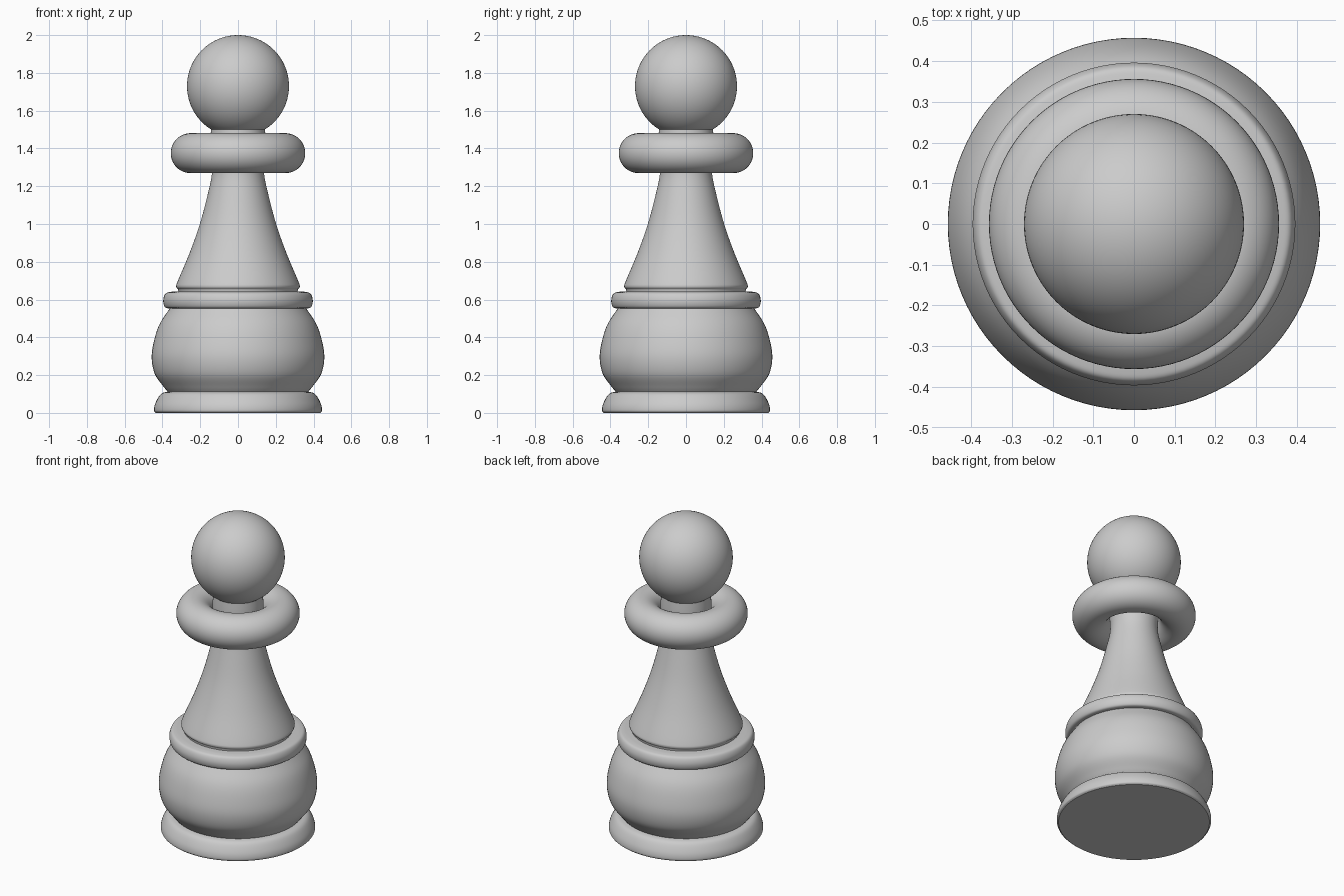
import bpy, bmesh
from math import pi, sin, cos
from mathutils import Vector

cube = bpy.data.objects.get("Cube")
if cube:
    bpy.data.objects.remove(cube)

grey = bpy.data.materials.new("plain_grey")
grey.use_nodes = True
colour = (0.6, 0.6, 0.6, 1)
grey.diffuse_color = colour
grey.node_tree.nodes["Principled BSDF"].inputs["Base Color"].default_value = colour


def smooth_path(points, steps=6):
    """Catmull-Rom curve through (radius, height) points."""
    p = [Vector(q) for q in points]
    p = [2 * p[0] - p[1]] + p + [2 * p[-1] - p[-2]]
    out = []
    for a, b, c, d in zip(p, p[1:], p[2:], p[3:]):
        for i in range(steps):
            t = i / steps
            out.append(0.5 * (2 * b + (c - a) * t + (2 * a - 5 * b + 4 * c - d) * t * t
                              + (3 * b - a - 3 * c + d) * t ** 3))
    return [tuple(q) for q in out] + [tuple(p[-2])]


def arc(radius, height, size, start, end, steps=32):
    angles = [start + (end - start) * i / steps for i in range(steps + 1)]
    return [(max(0, radius + size * cos(a)), height + size * sin(a)) for a in angles]


def lathe(name, profile, segments=96):
    """Spin a (radius, height) profile around the z axis."""
    bm = bmesh.new()
    verts = [bm.verts.new((r, 0, z)) for r, z in profile]
    edges = [bm.edges.new(pair) for pair in zip(verts, verts[1:])]
    bmesh.ops.spin(bm, geom=verts + edges, cent=(0, 0, 0), axis=(0, 0, 1),
                   angle=2 * pi, steps=segments, use_duplicate=False)
    bmesh.ops.remove_doubles(bm, verts=bm.verts, dist=0.0001)
    bmesh.ops.recalc_face_normals(bm, faces=bm.faces)
    mesh = bpy.data.meshes.new(name)
    bm.to_mesh(mesh)
    bm.free()
    mesh.materials.append(grey)
    obj = bpy.data.objects.new(name, mesh)
    bpy.context.collection.objects.link(obj)
    bpy.ops.object.select_all(action='DESELECT')
    obj.select_set(True)
    bpy.context.view_layer.objects.active = obj
    bpy.ops.object.shade_smooth_by_angle(angle=0.7)


# Foot with a sloping rim
foot = smooth_path([(0.435, 0), (0.445, 0.012), (0.44, 0.045), (0.42, 0.085),
                    (0.4, 0.105), (0.37, 0.113)])
lathe("foot", [(0, 0)] + foot + [(0, 0.113)])

# Round belly
belly = smooth_path([(0.37, 0.11), (0.395, 0.14), (0.44, 0.205), (0.457, 0.29),
                     (0.445, 0.38), (0.415, 0.47), (0.36, 0.555)])
lathe("belly", [(0, 0.11)] + belly + [(0, 0.555)])

# Waist ring
ring = smooth_path([(0.36, 0.552), (0.387, 0.56), (0.396, 0.595), (0.385, 0.63),
                    (0.36, 0.64), (0.325, 0.643)])
lathe("waist_ring", [(0, 0.552)] + ring + [(0, 0.643)])

# Flared stem, running up into the head
stem = smooth_path([(0.315, 0.64), (0.318, 0.655), (0.327, 0.668), (0.318, 0.7),
                    (0.255, 0.85), (0.202, 1.0), (0.162, 1.15), (0.139, 1.26),
                    (0.14, 1.34), (0.147, 1.42), (0.142, 1.52)])
lathe("stem", [(0, 0.64)] + stem + [(0, 1.52)])

# Collar and head
lathe("collar", arc(0.25, 1.375, 0.106, 0, 2 * pi, 48))
lathe("head", arc(0, 1.73, 0.27, -pi / 2, pi / 2, 48))
